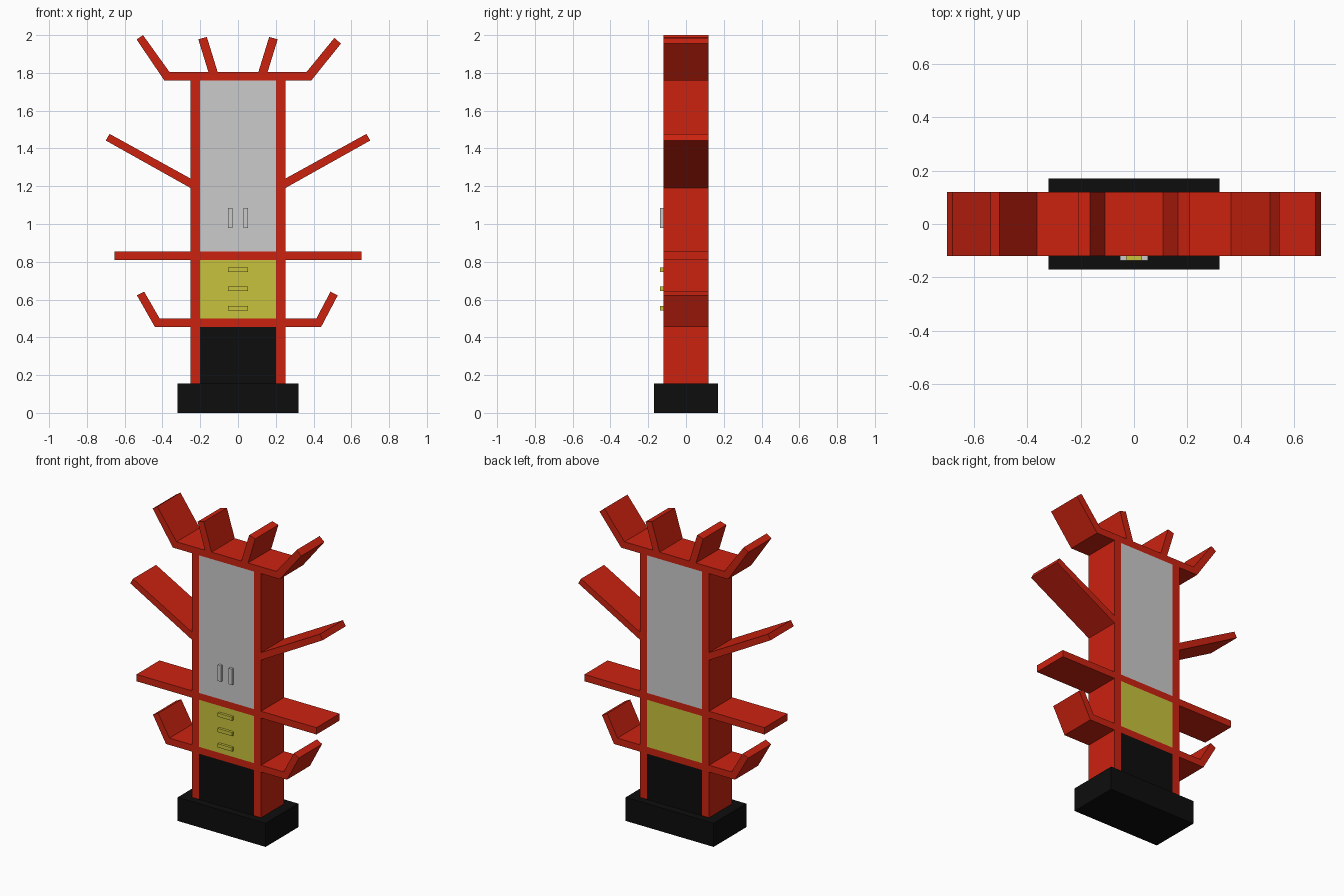
import bpy, bmesh

if "Cube" in bpy.data.objects:
    bpy.data.objects.remove(bpy.data.objects["Cube"])


def material(name, rgb):
    m = bpy.data.materials.new(name)
    m.diffuse_color = (*rgb, 1)
    m.use_nodes = True
    m.node_tree.nodes["Principled BSDF"].inputs["Base Color"].default_value = m.diffuse_color
    return m


RED = material("red", (0.60, 0.016, 0.005))
YELLOW = material("yellow", (0.58, 0.54, 0.045))
BLACK = material("black", (0.004, 0.004, 0.004))


def prism(name, profile, mat=None, y0=-0.12, y1=0.12):
    """Extrude an (x, z) outline from y0 to y1."""
    bm = bmesh.new()
    face = bm.faces.new([bm.verts.new((x, y0, z)) for x, z in profile])
    ext = bmesh.ops.extrude_face_region(bm, geom=[face])["geom"]
    verts = [v for v in ext if isinstance(v, bmesh.types.BMVert)]
    bmesh.ops.translate(bm, verts=verts, vec=(0, y1 - y0, 0))
    bmesh.ops.recalc_face_normals(bm, faces=bm.faces)
    mesh = bpy.data.meshes.new(name)
    bm.to_mesh(mesh)
    bm.free()
    if mat:
        mesh.materials.append(mat)
    obj = bpy.data.objects.new(name, mesh)
    bpy.context.collection.objects.link(obj)
    return obj


def box(name, x0, x1, z0, z1, mat=None, y0=-0.12, y1=0.12):
    return prism(name, [(x0, z0), (x1, z0), (x1, z1), (x0, z1)], mat, y0, y1)


# Plinth and the stacked body panels
box("plinth", -0.32, 0.32, 0, 0.155, BLACK, -0.17, 0.17)
box("lower_body", -0.2, 0.2, 0.155, 0.455, BLACK)
box("drawer_body", -0.2, 0.2, 0.5, 0.81, YELLOW)
box("cabinet_body", -0.2, 0.2, 0.855, 1.76)

# Straight shelf through the middle
box("middle_shelf", -0.655, 0.655, 0.81, 0.855, RED)

# Bent shelves, lower and top
prism("lower_branch_shelf", [
    (-0.44, 0.455), (0.44, 0.455), (0.528, 0.622), (0.49, 0.642),
    (0.415, 0.5), (-0.415, 0.5), (-0.497, 0.642), (-0.535, 0.622)], RED)
prism("top_branch_shelf", [
    (-0.39, 1.76), (0.388, 1.76), (0.545, 1.955), (0.51, 1.985),
    (0.363, 1.805), (-0.363, 1.805), (-0.503, 2.0), (-0.537, 1.977)], RED)

# Paired parts on both sides
for side, s in (("left", -1), ("right", 1)):
    box(f"{side}_post", s * 0.2, s * 0.252, 0.155, 1.76, RED)
    prism(f"{side}_slanted_branch", [
        (s * 0.25, 1.19), (s * 0.7, 1.442), (s * 0.68, 1.477), (s * 0.25, 1.24)], RED)
    prism(f"{side}_top_prong", [
        (s * 0.108, 1.805), (s * 0.157, 1.805), (s * 0.21, 1.978), (s * 0.165, 1.99)], RED)
    box(f"{side}_door_handle", s * 0.028, s * 0.052, 0.98, 1.085, None, -0.137, -0.12)

# Drawer handles
for i, z in enumerate((0.555, 0.656, 0.757)):
    box(f"drawer_handle_{i + 1}", -0.052, 0.052, z - 0.012, z + 0.012, YELLOW, -0.137, -0.12)
